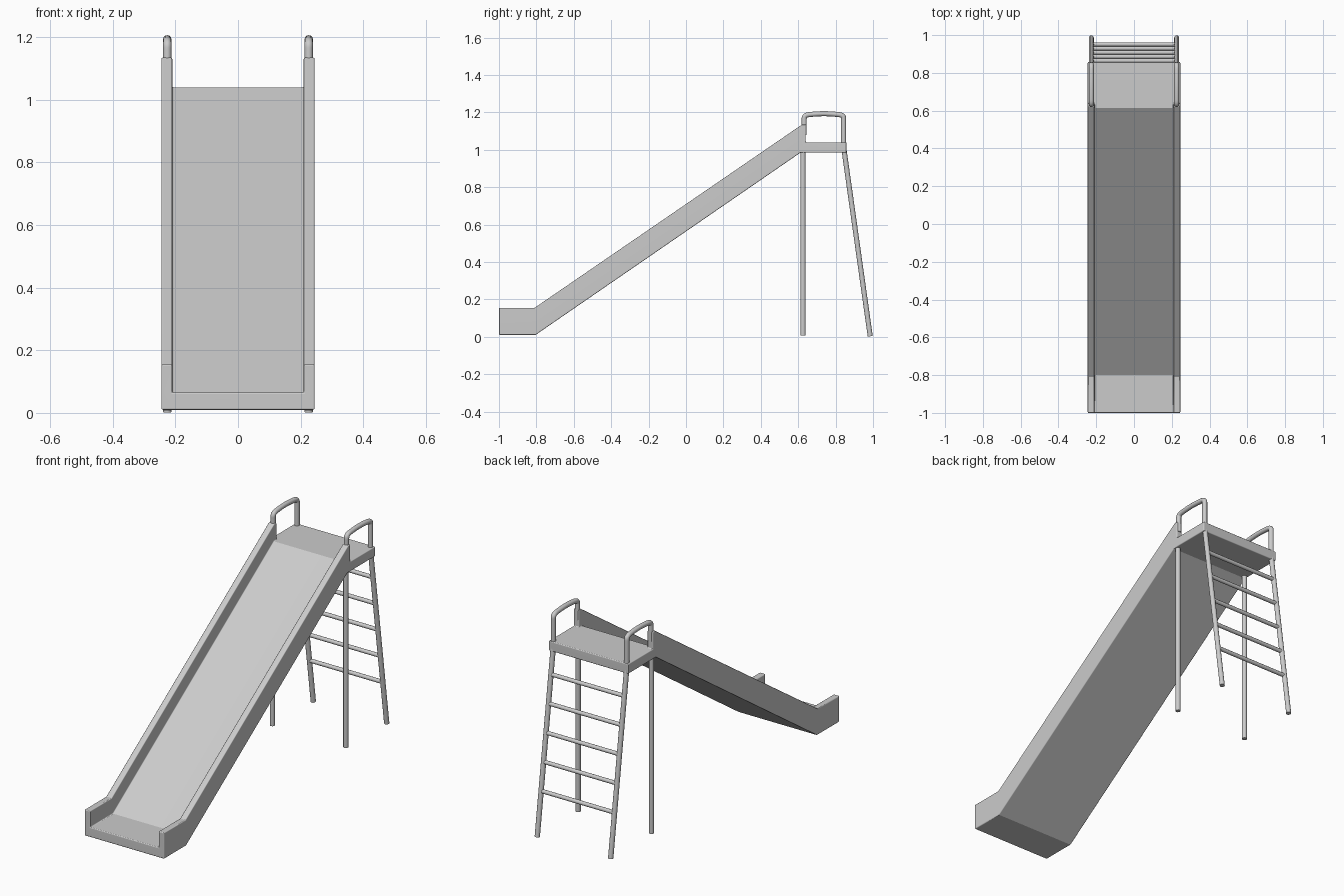
import bpy, bmesh, math

cube = bpy.data.objects.get("Cube")
if cube:
    bpy.data.objects.remove(cube, do_unlink=True)

# One plain grey for everything
grey = bpy.data.materials.new("light_grey")
grey.use_nodes = True
grey.diffuse_color = (0.6, 0.6, 0.6, 1)
grey.node_tree.nodes["Principled BSDF"].inputs["Base Color"].default_value = (0.6, 0.6, 0.6, 1)

OUTER, INNER = 0.245, 0.21     # half widths of the chute
RAIL_X = 0.226                 # tubes sit in the middle of the side walls
BACK = 0.858                   # rear edge of the platform


def add(name, data):
    data.materials.append(grey)
    obj = bpy.data.objects.new(name, data)
    bpy.context.collection.objects.link(obj)
    return obj


def tube(name, points, radius, nurbs=False):
    curve = bpy.data.curves.new(name, 'CURVE')
    curve.dimensions = '3D'
    curve.bevel_depth = radius
    curve.bevel_resolution = 4
    curve.use_fill_caps = True
    spline = curve.splines.new('NURBS' if nurbs else 'POLY')
    spline.points.add(len(points) - 1)
    for p, co in zip(spline.points, points):
        p.co = (*co, 1)
    if nurbs:
        spline.order_u = 3
        spline.use_endpoint_u = True
        spline.resolution_u = 8
    return add(name, curve)


# Chute and platform: U-shaped sections lofted from the foot to the top
def section(bm, bottom, bed, top):
    half = [(OUTER, bottom), (OUTER, bed), (OUTER, top), (INNER, top), (INNER, bed)]
    ring = half + [(-x, p) for x, p in reversed(half)]
    return [bm.verts.new((x, *p)) for x, p in ring]


def bridge(bm, a, b):
    for i in range(len(a)):
        j = (i + 1) % len(a)
        bm.faces.new((a[i], a[j], b[j], b[i]))


bm = bmesh.new()
stations = [
    ((-1, 0.01), (-1, 0.065), (-1, 0.155)),
    ((-0.805, 0.01), (-0.80, 0.065), (-0.81, 0.155)),
    ((0.612, 0.985), (0.615, 1.04), (0.62, 1.135)),
    ((0.64, 0.985), (0.64, 1.04), (0.64, 1.135)),
]
rings = [section(bm, *s) for s in stations]
for a, b in zip(rings, rings[1:]):
    bridge(bm, a, b)
bm.faces.new(rings[0])
end = rings[-1]
bm.faces.new(end[1:5])         # rear ends of the side walls
bm.faces.new(end[5:9])
base = [end[i] for i in (0, 1, 4, 5, 8, 9)]
rear = [bm.verts.new((v.co.x, BACK, v.co.z)) for v in base]
bridge(bm, base, rear)
bm.faces.new(rear)
bmesh.ops.recalc_face_normals(bm, faces=bm.faces)
sharp = [e for e in bm.edges if e.calc_face_angle(0) > math.radians(40)]
bmesh.ops.bevel(bm, geom=sharp, offset=0.005, segments=3, profile=0.5,
                affect='EDGES', clamp_overlap=True)
mesh = bpy.data.meshes.new("chute_and_platform")
bm.to_mesh(mesh)
bm.free()
chute = add("chute_and_platform", mesh)
bpy.ops.object.select_all(action='DESELECT')
chute.select_set(True)
bpy.context.view_layer.objects.active = chute
bpy.ops.object.shade_smooth_by_angle(angle=math.radians(33))
weighted = chute.modifiers.new("weighted_normal", 'WEIGHTED_NORMAL')
weighted.keep_sharp = True

# Posts, ladder rails and handrails on both sides
ladder_top, ladder_foot = (0.845, 1.0), (0.985, 0.003)
arch = [(0.632, 1.08), (0.632, 1.15), (0.632, 1.185), (0.68, 1.191), (0.737, 1.194),
        (0.795, 1.191), (0.843, 1.185), (0.843, 1.15), (0.843, 1.03)]
for side, s in (("left", 1), ("right", -1)):
    x = s * RAIL_X
    tube("front_post_" + side, [(x, 0.626, 0.008), (x, 0.626, 1.0)], 0.0135)
    tube("ladder_rail_" + side, [(x, *ladder_foot), (x, *ladder_top)], 0.0135)
    tube("handrail_" + side, [(x, *p) for p in arch], 0.0135, nurbs=True)

# Ladder rungs
for i in range(5):
    z = 0.245 + i * 0.154
    t = (z - ladder_foot[1]) / (ladder_top[1] - ladder_foot[1])
    y = ladder_foot[0] + t * (ladder_top[0] - ladder_foot[0])
    tube(f"rung_{i + 1}", [(-RAIL_X, y, z), (RAIL_X, y, z)], 0.011)
